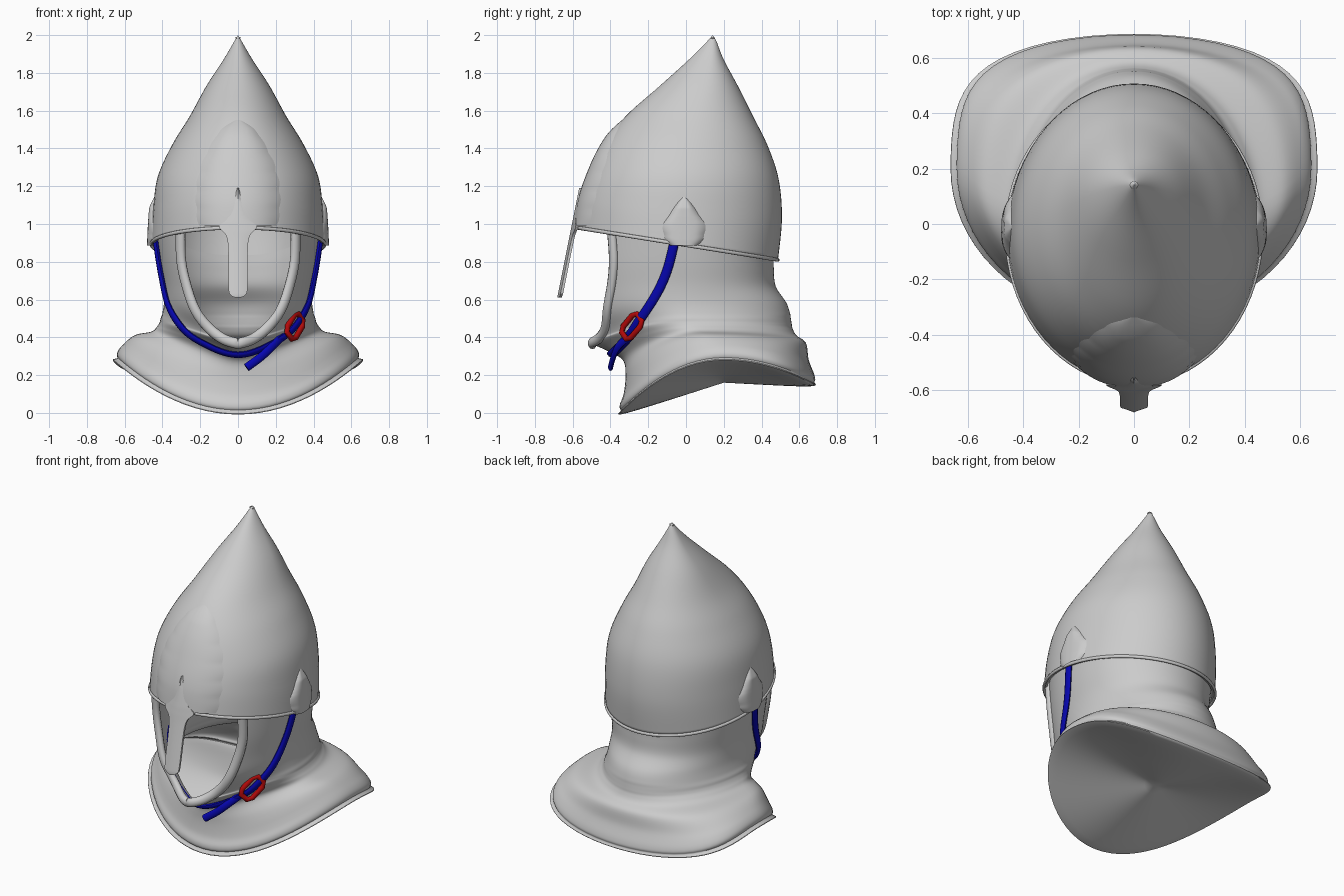
import bpy, bmesh, math
from mathutils import Vector
from mathutils.bvhtree import BVHTree

if "Cube" in bpy.data.objects:
    bpy.data.objects.remove(bpy.data.objects["Cube"])


def material(name, rgb):
    m = bpy.data.materials.new(name)
    m.use_nodes = True
    m.diffuse_color = (*rgb, 1)
    m.node_tree.nodes["Principled BSDF"].inputs["Base Color"].default_value = (*rgb, 1)
    return m


GREY = material("plain grey", (0.6, 0.6, 0.6))
BLUE = material("strap blue", (0.002, 0.002, 0.45))
RED = material("buckle red", (0.45, 0.003, 0.003))


def resample(keys, n):
    """Smooth interpolation of key rows, n steps between neighbours."""
    out = []
    for i in range(len(keys) - 1):
        quad = [keys[max(i - 1, 0)], keys[i], keys[i + 1], keys[min(i + 2, len(keys) - 1)]]
        for k in range(n):
            t = k / n
            out.append([b + t / 2 * (c - a + t * (2*a - 5*b + 4*c - d + t * (3*(b - c) + d - a)))
                        for a, b, c, d in zip(*quad)])
    return out + [list(keys[-1])]


def grid(name, rows, mat, closed=False):
    """Skin rows of points into a smooth mesh; closed also joins last row to first."""
    bm = bmesh.new()
    vs = [[bm.verts.new(p) for p in row] for row in rows]
    if closed:
        vs.append(vs[0])
    for r, q in zip(vs, vs[1:]):
        for j in range(len(r) - 1):
            bm.faces.new((r[j], q[j], q[j + 1], r[j + 1]))
    bmesh.ops.remove_doubles(bm, verts=bm.verts, dist=0.0004)
    me = bpy.data.meshes.new(name)
    bm.to_mesh(me)
    bm.free()
    ob = bpy.data.objects.new(name, me)
    bpy.context.collection.objects.link(ob)
    me.materials.append(mat)
    bpy.ops.object.select_all(action="DESELECT")
    ob.select_set(True)
    bpy.context.view_layer.objects.active = ob
    bpy.ops.object.shade_smooth_by_angle(angle=math.radians(50))
    return ob


def tree(ob):
    return BVHTree.FromPolygons([v.co for v in ob.data.vertices],
                                [list(p.vertices) for p in ob.data.polygons])


def ring(key, power, gap=0, pinch=0, full=0, sides=72):
    """Egg ring from front y z, half width, side y z, back y z."""
    yf, zf, w, ys, zs, yb, zb = key
    c = 0
    for _ in range(12 if gap > 0 else 0):
        c = min(gap / w / (1 - pinch * (1 - c * c)), 1)
    cut = math.asin(c)
    pts = []
    for j in range(sides + 1):
        a = -math.pi / 2 + cut + (2 * math.pi - 2 * cut) * j / sides
        c, s = math.cos(a), math.sin(a)
        ye, ze, swell = (yf, zf, -pinch) if s < 0 else (yb, zb, full)
        pts.append(Vector((w * c * (1 + swell * s * s), ys + (ye - ys) * abs(s),
                           zs + (ze - zs) * abs(s) ** power)))
    return pts


def sweep(name, pts, normals, width, depth, mat, closed=False, sides=10):
    """Oval band along a path, its broad side facing the normals."""
    rows, n = [], len(pts)
    for i, p in enumerate(pts):
        a = pts[i - 1] if closed or i else p
        b = pts[(i + 1) % n] if closed or i < n - 1 else p
        t = (b - a).normalized()
        out = (normals[i] - t * normals[i].dot(t)).normalized()
        side = t.cross(out)
        rows.append([p + side * width * math.cos(k * math.tau / sides)
                     + out * depth * math.sin(k * math.tau / sides) for k in range(sides + 1)])
    if not closed:
        rows = [[pts[0]] * (sides + 1)] + rows + [[pts[-1]] * (sides + 1)]
    return grid(name, rows, mat, closed)


def radial(pts):
    return [Vector((p.x, p.y, 0.001)).normalized() for p in pts]


# Pointed helmet shell with a tilted lower edge
dome_keys = [
    (.14, 2, 0, .14, 2, .14, 2),
    (.115, 1.97, .018, .14, 1.97, .16, 1.97),
    (.015, 1.87, .077, .13, 1.87, .2, 1.87),
    (-.14, 1.73, .168, .1, 1.73, .275, 1.73),
    (-.32, 1.57, .256, .05, 1.57, .355, 1.57),
    (-.435, 1.42, .348, 0, 1.42, .43, 1.42),
    (-.51, 1.26, .425, -.02, 1.25, .49, 1.24),
    (-.555, 1.12, .45, -.03, 1.07, .508, 1.03),
    (-.575, .98, .46, -.03, .893, .487, .81)]
dome_rows = [ring(k, 1) for k in resample(dome_keys, 6)]
helmet = grid("helmet_shell", dome_rows, GREY)
solid = helmet.modifiers.new("thickness", "SOLIDIFY")
solid.thickness = 0.02
solid.offset = -1
edge = dome_rows[-1][:-1]
sweep("helmet_rim", edge, radial(edge), 0.01, 0.008, GREY, True)
dome = tree(helmet)


def relief(name, inward, centre, keys, height, lobes, floor):
    """Raised plate on the helmet from (z, half width) keys, with scalloped edges."""
    d = Vector(inward)
    u = Vector((d.y, -d.x, 0))
    widest = max(k[1] for k in keys)
    rows = []
    for z, hw in resample(keys, 8):
        lift = height * min(1, 2 * max(hw, 0) / widest)
        hw = max(hw, 0.001) * (1 + 0.05 * abs(math.sin(z * lobes)))
        row = []
        for k in range(25):
            f = -1 + k / 12
            start = Vector(centre) + u * f * hw - d * 2
            start.z = max(z, floor)
            hit = dome.ray_cast(start, d)[0] or start + d * 1.55
            hit.z = z
            row.append(hit - d * (lift * (1 - f ** 4) - 0.003))
        rows.append(row)
    return grid(name, rows[::-1], GREY)


relief("brow_plate", (0, 1, 0), (0, 0, 0),
       [(.99, .21), (1.1, .225), (1.2, .222), (1.3, .2), (1.4, .155), (1.5, .09), (1.56, 0)],
       0.022, 32, 0.99)
for word, s in (("left", 1), ("right", -1)):
    relief(word + "_ear_boss", (-s, 0, 0), (0, -.01, 0),
           [(.885, .07), (.93, .105), (1, .11), (1.05, .075), (1.1, .045), (1.15, 0)],
           0.025, 40, 0.915)

# Nose guard, a flat bar flaring where it meets the brow
nasal = resample([(1.19, .004), (1.12, .025), (1.03, .055), (.985, .1), (.94, .064), (.87, .052),
                  (.66, .05), (.625, .04), (.61, .015)], 4)
section = [(-1, .004), (0, -.006), (1, .004), (1, .018), (-1, .018), (-1, .004)]
rows = []
for z, hw in nasal:
    y = -.56 - .2 * (1.19 - z)
    rows.append([Vector((x * hw, y + dy + 1.3 * (x * hw) ** 2, z)) for x, dy in section])
grid("nose_guard", rows, GREY)

# Hood with face opening, chin, neck and flared mantle; last column is the opening
hood_keys = [
    (-.56, 1, .43, 0, .95, .465, .83, .305),
    (-.56, .8, .412, 0, .8, .465, .76, .3),
    (-.54, .62, .395, 0, .68, .475, .67, .265),
    (-.525, .5, .392, 0, .59, .53, .585, .22),
    (-.505, .42, .4, .01, .53, .55, .53, .155),
    (-.495, .38, .41, .02, .5, .555, .5, .085),
    (-.495, .365, .415, .03, .48, .56, .47, 0),
    (-.42, .33, .43, .05, .455, .565, .445, 0),
    (-.335, .28, .46, .08, .43, .585, .41, 0),
    (-.32, .2, .545, .13, .412, .635, .37, 0),
    (-.33, .1, .605, .18, .365, .65, .28, 0),
    (-.35, .045, .637, .2, .325, .68, .2, 0),
    (-.345, .015, .638, .2, .293, .68, .165, 0),
    (-.31, 0, .61, .2, .265, .64, .14, 0),
    (.2, .16, 0, .2, .16, .2, .16, 0)]
steps = 6
chin = 6 * steps
hood_rows = []
for i, (*key, gap) in enumerate(resample(hood_keys, steps)):
    # cheeks draw in around the chin, the wide mantle squares off at the back
    pinch = 0.5 * math.exp(-((key[1] - 0.35) / 0.12) ** 2) if i < 10 * steps else 0
    full = 0.4 * min(max((key[2] - 0.42) / 0.2, 0), 1)
    hood_rows.append(ring(key, 2, gap if i < chin else 0, pinch, full))
hood = grid("hood", hood_rows, GREY)
skin = tree(hood)

# Rolled border of the face opening
border = [r[0] for r in hood_rows[:chin]] + [r[-1] for r in hood_rows[chin::-1]]
sweep("face_border", border, radial(border), 0.028, 0.022, GREY)

# Chin strap with loose tail
half = [(.425, -.06, .91), (.41, -.1, .75), (.37, -.17, .6), (.27, -.27, .445), (.15, -.36, .34)]
pts, normals = [], []
for p in resample([(-x, y, z) for x, y, z in half] + [(0, -.4, .3)] + half[::-1], 6):
    loc, n = skin.find_nearest(Vector(p))[:2]
    pts.append(loc + n * 0.014)
    normals.append(n)
for _ in range(4):
    pts[1:-1] = [(a + b * 2 + c) / 4 for a, b, c in zip(pts, pts[1:], pts[2:])]
    normals[1:-1] = [(a + b + c).normalized() for a, b, c in zip(normals, normals[1:], normals[2:])]
sweep("chin_strap", pts, normals, 0.025, 0.014, BLUE)
tail = [Vector(p) for p in resample([(.24, -.3, .41), (.18, -.36, .35), (.12, -.385, .295),
                                     (.045, -.4, .24)], 6)]
sweep("strap_tail", tail, radial(tail), 0.022, 0.013, BLUE)

# Buckle: chamfered frame lying along the strap
loc, n = skin.find_nearest(Vector((.272, -.262, .455)))[:2]
along = Vector((.1, .1, .14))
along = (along - n * along.dot(n)).normalized()
across = along.cross(n)
corner = [(.042, .042), (.07, .025), (.07, -.025), (.042, -.042)]
outline = corner + [(-a, -b) for a, b in corner]
frame = [loc + n * 0.022 + along * a + across * b for a, b in outline]
sweep("buckle", frame, [n] * len(frame), 0.016, 0.014, RED, True)
